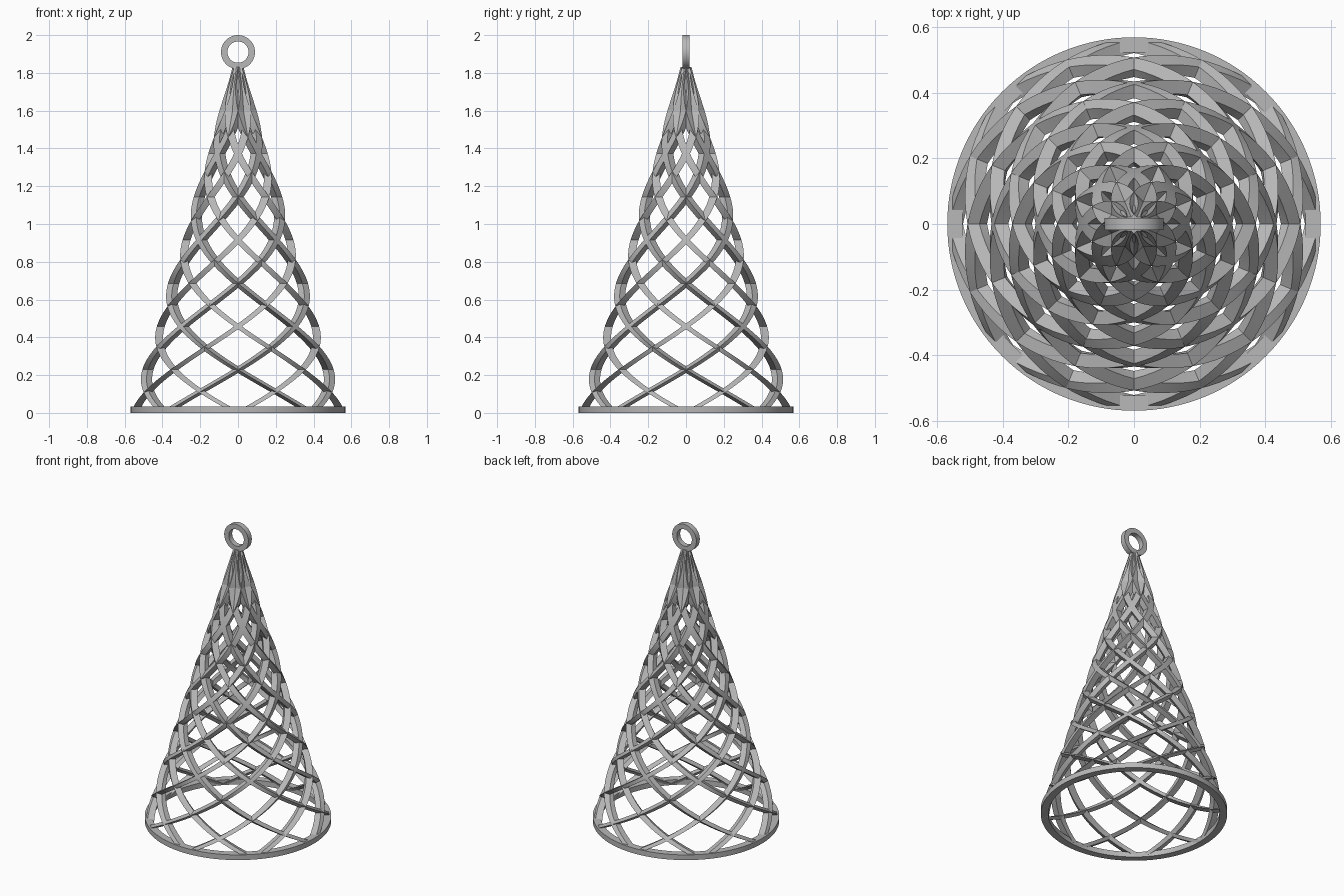
import bpy, bmesh, math
from mathutils import Matrix

cube = bpy.data.objects.get("Cube")
if cube:
    bpy.data.objects.remove(cube, do_unlink=True)

BASE_RADIUS = 0.545   # strand centre line at the base
TIP_Z = 1.83          # height where all strands meet
STRAND = 0.042        # side of the square strand section
COUNT = 8             # strands in each direction
STEPS = 96

# One plain grey for the whole model
grey = bpy.data.materials.new("plain_grey")
grey.use_nodes = True
colour = (0.48, 0.48, 0.48, 1)
grey.diffuse_color = colour
grey.node_tree.nodes["Principled BSDF"].inputs["Base Color"].default_value = colour


def finish(bm, name):
    """Turn a bmesh into a mesh with clean normals and the grey material."""
    bmesh.ops.recalc_face_normals(bm, faces=bm.faces)
    mesh = bpy.data.meshes.new(name)
    bm.to_mesh(mesh)
    bm.free()
    mesh.materials.append(grey)
    return mesh


def add_object(name, mesh):
    obj = bpy.data.objects.new(name, mesh)
    bpy.context.collection.objects.link(obj)
    return obj


def smooth(obj):
    bpy.ops.object.select_all(action='DESELECT')
    obj.select_set(True)
    bpy.context.view_layer.objects.active = obj
    bpy.ops.object.shade_smooth_by_angle(angle=math.radians(30))


def ring_mesh(name, inner, outer, low, high, segments):
    """Revolve a rectangular profile around z."""
    bm = bmesh.new()
    corners = [(inner, low), (outer, low), (outer, high), (inner, high)]
    loops = []
    for i in range(segments):
        a = math.tau * i / segments
        loops.append([bm.verts.new((r * math.cos(a), r * math.sin(a), z))
                      for r, z in corners])
    bridge(bm, loops, closed=True)
    return finish(bm, name)


def bridge(bm, loops, closed=False):
    """Join successive four-point sections with quads."""
    following = loops[1:] + (loops[:1] if closed else [])
    for a, b in zip(loops, following):
        for j in range(4):
            k = (j + 1) % 4
            bm.faces.new((a[j], a[k], b[k], b[j]))


def strand_mesh(name, direction):
    """Sweep an upright, non-rotating square along one turn of a conical spiral."""
    bm = bmesh.new()
    h = STRAND / 2
    loops = []
    for i in range(STEPS + 1):
        t = i / STEPS
        a = direction * math.tau * t
        r = BASE_RADIUS * (1 - t)
        x, y = r * math.cos(a), r * math.sin(a)
        loops.append([bm.verts.new((x + dx * h, y + dy * h, TIP_Z * t))
                      for dx, dy in ((-1, -1), (1, -1), (1, 1), (-1, 1))])
    bridge(bm, loops)
    bm.faces.new(loops[0])
    bm.faces.new(loops[-1])
    return finish(bm, name)


# Crossing spiral strands
for label, direction in (("left", 1), ("right", -1)):
    mesh = strand_mesh(label + "_spiral_strand", direction)
    for i in range(COUNT):
        strand = add_object(f"{label}_spiral_strand_{i + 1}", mesh)
        strand.rotation_euler.z = math.tau * i / COUNT
    smooth(strand)

# Base hoop
smooth(add_object("base_hoop", ring_mesh("base_hoop", 0.522, 0.568, 0, 0.035, 128)))

# Hanging ring, upright and facing the front
hanger_mesh = ring_mesh("hanging_ring", 0.056, 0.09, -0.018, 0.018, 64)
hanger_mesh.transform(Matrix.Translation((0, 0, 1.91)) @ Matrix.Rotation(math.pi / 2, 4, 'X'))
smooth(add_object("hanging_ring", hanger_mesh))
